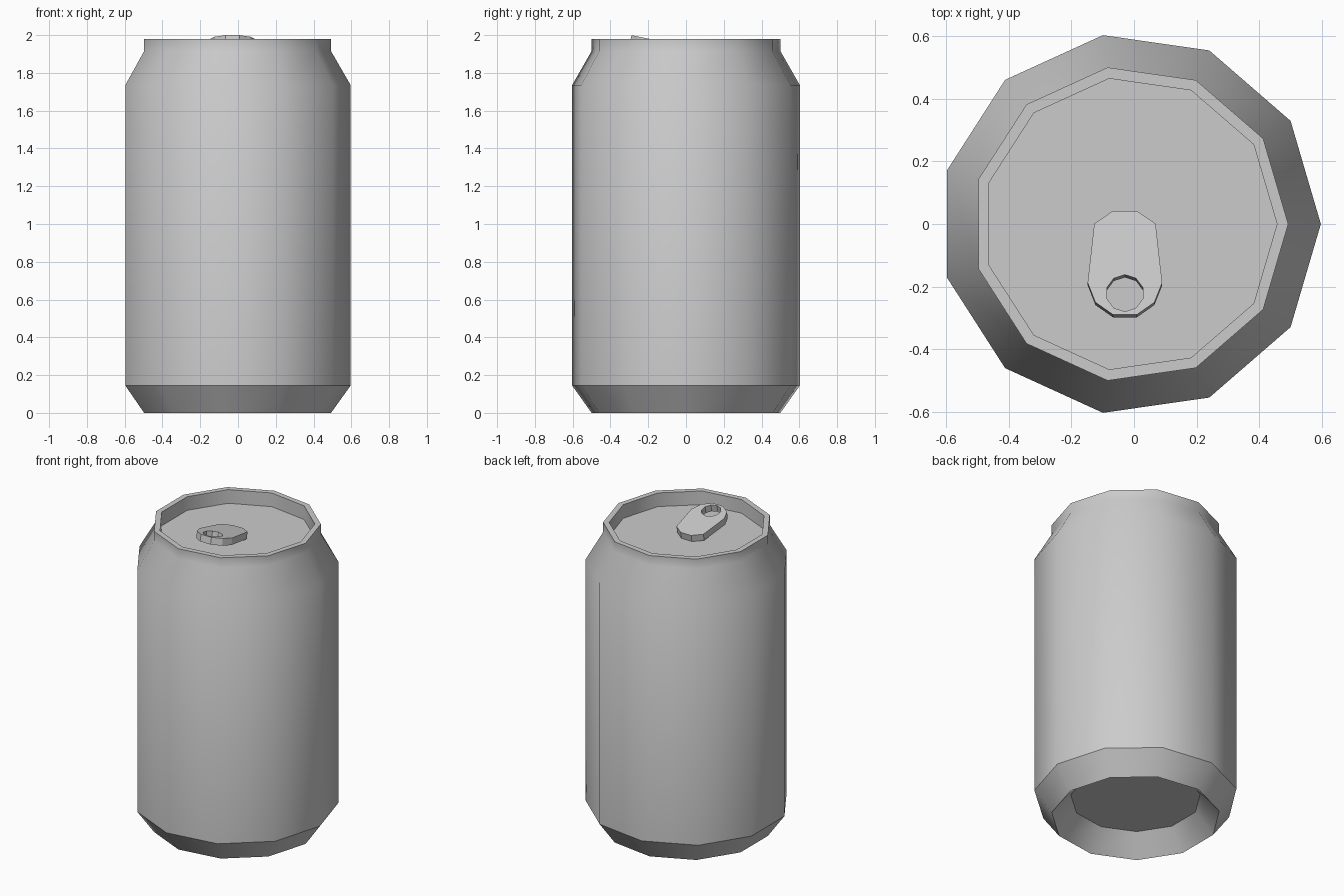
import bpy, bmesh, math

if "Cube" in bpy.data.objects:
    bpy.data.objects.remove(bpy.data.objects["Cube"])

SIDES = 11
CX = -0.0125


def finish(obj, angle):
    bpy.ops.object.select_all(action='DESELECT')
    obj.select_set(True)
    bpy.context.view_layer.objects.active = obj
    bpy.ops.object.shade_smooth_by_angle(angle=math.radians(angle))


def lathe(name, profile, sides):
    """Revolve (radius, z) points about z and cap both ends."""
    bm = bmesh.new()
    rings = [[bm.verts.new((r * math.cos(2 * math.pi * i / sides),
                            r * math.sin(2 * math.pi * i / sides), z))
              for i in range(sides)] for r, z in profile]
    for a, b in zip(rings, rings[1:]):
        for i in range(sides):
            j = (i + 1) % sides
            bm.faces.new((a[i], a[j], b[j], b[i]))
    bm.faces.new(rings[0][::-1])
    bm.faces.new(rings[-1])
    bmesh.ops.recalc_face_normals(bm, faces=bm.faces)
    mesh = bpy.data.meshes.new(name)
    bm.to_mesh(mesh)
    bm.free()
    obj = bpy.data.objects.new(name, mesh)
    bpy.context.collection.objects.link(obj)
    return obj


# Can body: recessed base, chamfer, wall, neck, rim, sunken lid
body = lathe("can_body", [
    (0.39, 0.13), (0.505, 0.0), (0.609, 0.145), (0.609, 1.735),
    (0.505, 1.915), (0.505, 1.98), (0.469, 1.98), (0.469, 1.89)], SIDES)
body.location.x = CX
finish(body, 33)

# Pull tab: extruded outline with a finger hole, tilted up at the front
half = [(0.038, 0.168), (0.098, 0.126), (0.119, -0.066),
        (0.094, -0.13), (0.038, -0.17)]
outline = half + [(-x, y) for x, y in reversed(half)]
hole = [(0.06 * math.cos(2 * math.pi * (i + 0.5) / 10),
         -0.1 + 0.06 * math.sin(2 * math.pi * (i + 0.5) / 10)) for i in range(10)]

curve = bpy.data.curves.new("tab_outline", 'CURVE')
curve.dimensions = '2D'
curve.fill_mode = 'BOTH'
curve.extrude = 0.0225
for loop in (outline, hole):
    spline = curve.splines.new('POLY')
    spline.points.add(len(loop) - 1)
    for p, (x, y) in zip(spline.points, loop):
        p.co = (x, y, 0, 1)
    spline.use_cyclic_u = True
tab = bpy.data.objects.new("pull_tab", curve)
bpy.context.collection.objects.link(tab)
tab.location = (-0.029, -0.127, 1.944)
tab.rotation_euler.x = -math.atan(0.2)
bpy.ops.object.select_all(action='DESELECT')
tab.select_set(True)
bpy.context.view_layer.objects.active = tab
bpy.ops.object.convert(target='MESH')
tab = bpy.context.view_layer.objects.active

# Weld the tab's caps to its walls
bm = bmesh.new()
bm.from_mesh(tab.data)
bmesh.ops.remove_doubles(bm, verts=bm.verts, dist=0.0005)
bmesh.ops.recalc_face_normals(bm, faces=bm.faces)
bm.to_mesh(tab.data)
bm.free()
finish(tab, 25)
